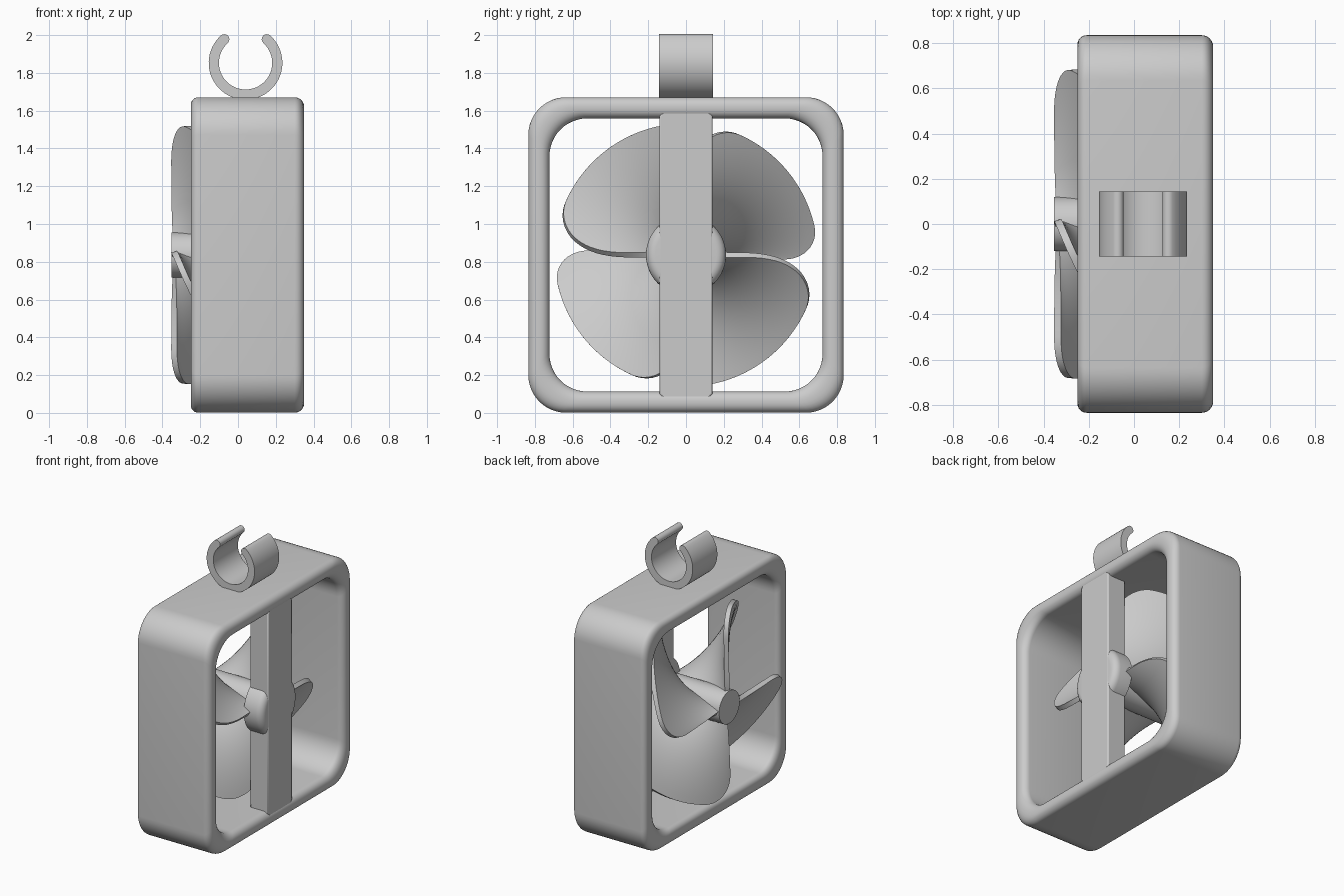
import bpy, bmesh
from math import sin, cos, pi, radians, sqrt

if "Cube" in bpy.data.objects:
    bpy.data.objects.remove(bpy.data.objects["Cube"])

CZ = 0.836  # fan axis height


def make(name, verts, faces, angle=35):
    me = bpy.data.meshes.new(name)
    me.from_pydata(verts, [], faces)
    bm = bmesh.new()
    bm.from_mesh(me)
    bmesh.ops.recalc_face_normals(bm, faces=bm.faces)
    bm.to_mesh(me)
    bm.free()
    ob = bpy.data.objects.new(name, me)
    bpy.context.collection.objects.link(ob)
    bpy.ops.object.select_all(action='DESELECT')
    ob.select_set(True)
    bpy.context.view_layer.objects.active = ob
    bpy.ops.object.shade_smooth_by_angle(angle=radians(angle))
    return ob


def arc(cx, cy, r, a0, a1, n):
    return [(cx + r * cos(radians(a0 + (a1 - a0) * i / n)),
             cy + r * sin(radians(a0 + (a1 - a0) * i / n))) for i in range(n + 1)]


def loft(name, rings):
    n, m = len(rings[0]), len(rings)
    verts = [v for ring in rings for v in ring]
    faces = [list(range(n)), list(range((m - 1) * n, m * n))]
    faces += [[k * n + i, k * n + (i + 1) % n, (k + 1) * n + (i + 1) % n, (k + 1) * n + i]
              for k in range(m - 1) for i in range(n)]
    return make(name, verts, faces)


def prism(name, outline, place, lo, hi):
    return loft(name, [[place(p, d) for p in outline] for d in (lo, hi)])


def along_x(p, d):
    return (d, p[0], CZ + p[1])


# Housing: rounded wall section (inset, x) swept round a rounded square
H, W, RC = 0.835, 0.112, 0.2
section = (arc(0.05, 0.30, 0.05, 180, 90, 6) + arc(W - 0.05, 0.30, 0.05, 90, 0, 6)
           + arc(W - 0.04, -0.21, 0.04, 0, -90, 6) + arc(0.04, -0.21, 0.04, -90, -180, 6))
verts, N, M = [], 4 * 13, len(section)
for k, (sy, sz) in enumerate(((1, 1), (-1, 1), (-1, -1), (1, -1))):
    for i in range(13):
        a = radians(90 * k + 90 * i / 12)
        for d, x in section:
            c = H - d - RC
            verts.append((x, sy * c + RC * cos(a), CZ + sz * c + RC * sin(a)))
faces = [[i * M + j, i * M + (j + 1) % M, ((i + 1) % N) * M + (j + 1) % M, ((i + 1) % N) * M + j]
         for i in range(N) for j in range(M)]
make("housing", verts, faces)

# Upright bar with clipped ends
outline = [(0.14, -0.735), (0.14, 0.735), (0.115, 0.765), (-0.115, 0.765),
           (-0.14, 0.735), (-0.14, -0.735), (-0.115, -0.765), (0.115, -0.765)]
bar = prism("support_bar", outline, along_x, 0.195, 0.344)
bev = bar.modifiers.new("bevel", 'BEVEL')
bev.width, bev.segments = 0.008, 2
bev.limit_method, bev.angle_limit = 'ANGLE', radians(60)

# Round motor boss with a rounded front rim
rim = [(0.212, 0.195)] + [(0.162 + p, 0.293 + q) for p, q in arc(0, 0, 0.05, 0, 90, 6)]
loft("motor_boss", [[(x, r * cos(2 * pi * i / 48), CZ + r * sin(2 * pi * i / 48))
                     for i in range(48)] for r, x in rim])

# Rotor hub
prism("rotor_hub", arc(0, 0, 0.12, 0, 352.5, 47), along_x, -0.353, 0.2)

# Four helical blades
SPAN, R, NT, NS = 92.0, 0.697, 48, 14


def tip_radius(t):
    r = R
    if t < 24:
        r = 0.3 + (R - 0.3) * sqrt(1 - (1 - t / 24) ** 2)
    if SPAN - t < 15:
        r = 0.5 + (R - 0.5) * sqrt(max(0, 1 - (1 - (SPAN - t) / 15) ** 2))
    return r


for k in range(4):
    verts = []
    for i in range(NT + 1):
        u = (1 + cos(pi * i / NT)) / 2
        t = SPAN * (1 - u)
        phi = radians(90 * k - t)
        for j in range(NS + 1):
            r = 0.07 + (tip_radius(t) - 0.07) * j / NS
            verts.append((-0.338 + 0.575 * u ** 1.1, r * cos(phi), CZ + r * sin(phi)))
    faces = [[i * (NS + 1) + j, i * (NS + 1) + j + 1, (i + 1) * (NS + 1) + j + 1, (i + 1) * (NS + 1) + j]
             for i in range(NT) for j in range(NS)]
    blade = make(f"blade_{k + 1}", verts, faces, 40)
    sol = blade.modifiers.new("thickness", 'SOLIDIFY')
    sol.thickness, sol.offset = 0.033, 0
    bpy.ops.object.modifier_apply(modifier="thickness")
    bpy.ops.object.shade_smooth_by_angle(angle=radians(40))

# Open clip ring on top with rounded lips
cx, cz, ri, ro, gap = 0.04, 1.853, 0.141, 0.195, 48
rm, rt = (ri + ro) / 2, (ro - ri) / 2
lip_r, lip_l = arc(cx, cz, rm, gap, 180 - gap, 1)
clip = arc(cx, cz, ro, 180 - gap, 360 + gap, 48)
clip += arc(*lip_r, rt, gap, gap + 180, 8)[1:]
clip += arc(cx, cz, ri, 360 + gap, 180 - gap, 48)[1:]
clip += arc(*lip_l, rt, 360 - gap, 540 - gap, 8)[1:-1]
prism("clip_ring", clip, lambda p, d: (p[0], d, p[1]), -0.143, 0.143)
